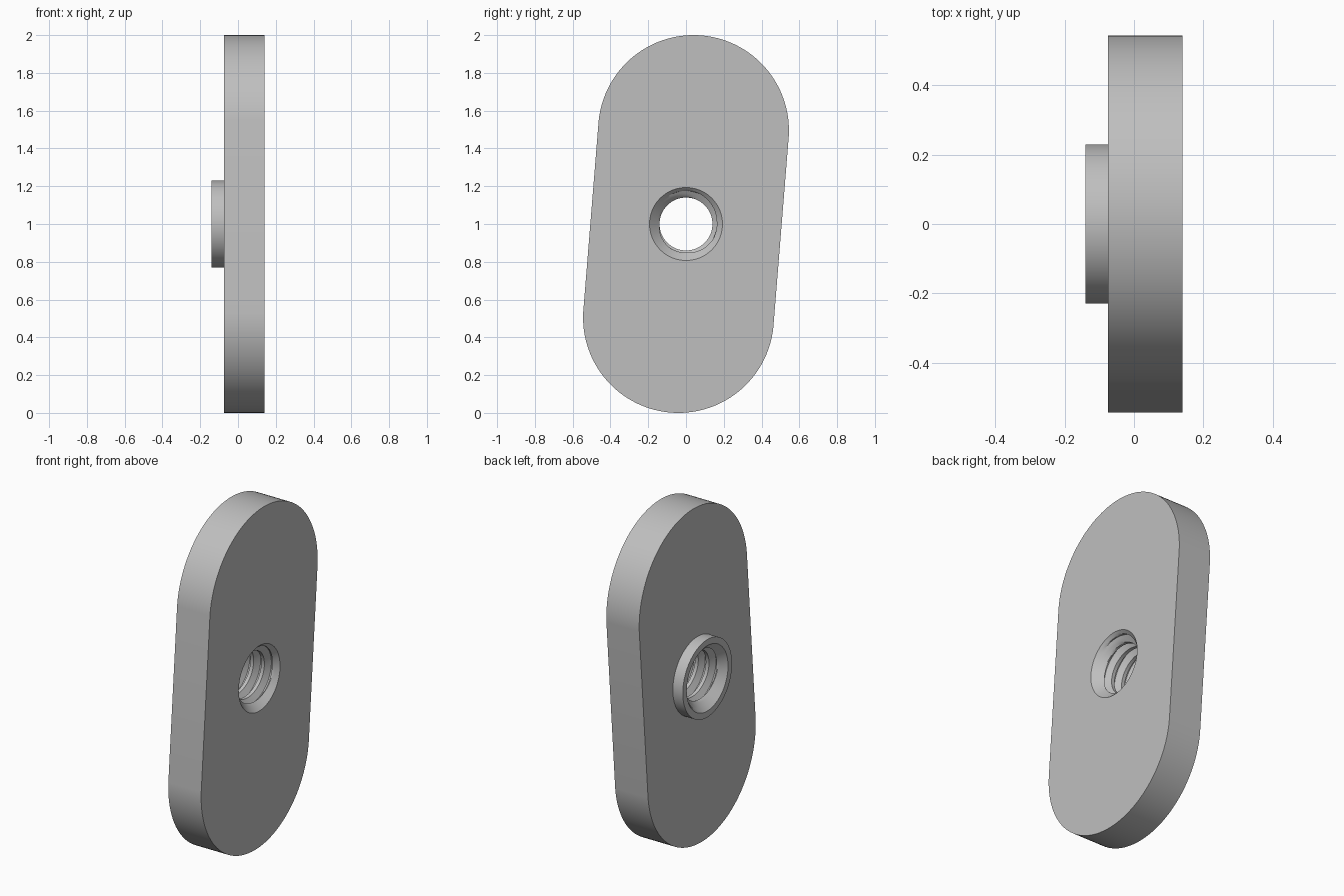
import bpy, bmesh
from math import sin, cos, atan2, hypot, pi, radians
from mathutils import Vector

cube = bpy.data.objects.get("Cube")
if cube:
    bpy.data.objects.remove(cube)

SEG = 128
X_BOSS, X_BACK, X_FACE = -0.14, -0.075, 0.14    # boss end, plate sides
CAP_Y, CAP_Z, CAP_R = 0.04, 0.495, 0.505        # tilted slot outline
BOSS_R, MOUTH_R = 0.23, 0.193
MINOR_R, MAJOR_R, PITCH, STEPS = 0.14, 0.175, 0.07, 10
TILT = atan2(CAP_Z, CAP_Y)


def angle(i):
    return TILT + 2 * pi * (i + 0.5) / SEG


def circle(x, r):
    return [Vector((x, r * cos(angle(i)), 1 + r * sin(angle(i)))) for i in range(SEG + 1)]


def slot(x):
    """Two round ends joined by straight flanks, leaning slightly."""
    pts = []
    for i in range(SEG + 1):
        a = angle(i)
        s = 1 if cos(a - TILT) > 0 else -1
        pts.append(Vector((x, s * CAP_Y + CAP_R * cos(a), 1 + s * CAP_Z + CAP_R * sin(a))))
    return pts


def thread_radius(step):
    """Flat crest, sloped flank, narrow root, sloped flank."""
    t = (step % STEPS) / STEPS
    depth = min(max((t - 0.3) / 0.3, 0), 1, (1 - t) / 0.3)
    return MINOR_R + (MAJOR_R - MINOR_R) * depth


def thread_row(step):
    """One helical line, clipped and countersunk at both mouths."""
    pts = []
    for i in range(SEG + 1):
        x = X_BOSS + PITCH * (step / STEPS + i / SEG)
        x = min(max(x, X_BOSS), X_FACE)
        sink = MOUTH_R - min(x - X_BOSS, X_FACE - x)
        r = max(thread_radius(step), sink)
        a = angle(i)
        pts.append(Vector((x, r * cos(a), 1 + r * sin(a))))
    return pts


# Threaded hole, boss and plate skin as one closed run of rows
turns = int((X_FACE - X_BOSS) / PITCH) + 2
rows = [thread_row(s) for s in range(-STEPS, turns * STEPS)]
rows += [circle(X_FACE, MOUTH_R), slot(X_FACE), slot(X_BACK),
         circle(X_BACK, BOSS_R), circle(X_BOSS, BOSS_R), circle(X_BOSS, MOUTH_R)]

bm = bmesh.new()
grid = [[bm.verts.new(p) for p in row] for row in rows]
for a, b in zip(grid, grid[1:]):
    for i in range(SEG):
        quad = (a[i], a[i + 1], b[i + 1], b[i])
        # Skip patches clipped away beyond a mouth
        if max(v.co.x for v in quad) - min(v.co.x for v in quad) < 1e-6 and \
                all(abs(hypot(v.co.y, v.co.z - 1) - MOUTH_R) < 1e-5 for v in quad):
            continue
        bm.faces.new(quad)
bmesh.ops.remove_doubles(bm, verts=bm.verts, dist=1e-5)
bmesh.ops.delete(bm, geom=[v for v in bm.verts if not v.link_faces], context='VERTS')
bmesh.ops.recalc_face_normals(bm, faces=bm.faces)

mesh = bpy.data.meshes.new("threaded_slot_nut")
bm.to_mesh(mesh)
bm.free()
nut = bpy.data.objects.new("threaded_slot_nut", mesh)
bpy.context.collection.objects.link(nut)

# Plain grey metal
grey = bpy.data.materials.new("plain_grey")
grey.use_nodes = True
color = (0.52, 0.52, 0.52, 1)
grey.diffuse_color = color
grey.node_tree.nodes["Principled BSDF"].inputs["Base Color"].default_value = color
mesh.materials.append(grey)

bpy.ops.object.select_all(action='DESELECT')
nut.select_set(True)
bpy.context.view_layer.objects.active = nut
bpy.ops.object.shade_smooth_by_angle(angle=radians(25))
